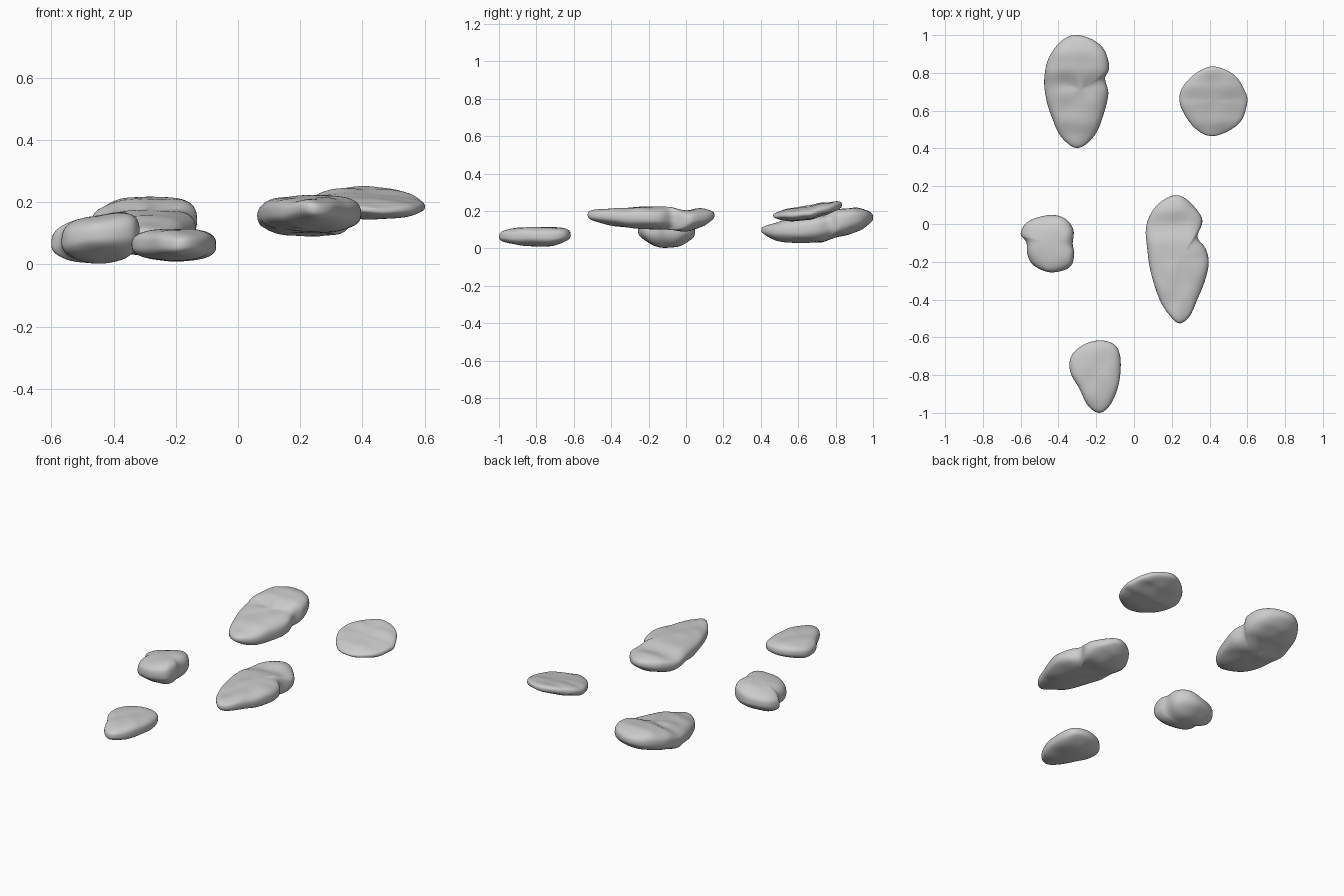
import bpy, bmesh, math
from mathutils import Vector, noise

if "Cube" in bpy.data.objects:
    bpy.data.objects.remove(bpy.data.objects["Cube"])

SEG, RINGS = 72, 36


def spline_closed(pts, n):
    """Closed smooth curve through pts, sampled n times."""
    out, m = [], len(pts)
    P = [Vector(p) for p in pts]
    for i in range(n):
        u = i * m / n
        k, t = int(u), u - int(u)
        a, b, c, d = (P[(k + j) % m] for j in (-1, 0, 1, 2))
        out.append(0.5 * (2 * b + (c - a) * t + (2 * a - 5 * b + 4 * c - d) * t * t
                          + (3 * b - a - 3 * c + d) * t ** 3))
    return out


def sample(prof, y):
    """Smoothly interpolated (top, bottom) heights at y."""
    if y <= prof[0][0]:
        return prof[0][1:]
    for p, q in zip(prof, prof[1:]):
        if y <= q[0]:
            t = (y - p[0]) / (q[0] - p[0])
            t = t * t * (3 - 2 * t)
            return p[1] + (q[1] - p[1]) * t, p[2] + (q[2] - p[2]) * t
    return prof[-1][1:]


def stone(name, outline, prof, tilt=0.0, ex_top=0.7, ex_bot=0.8, rough=0.008):
    """Rounded slab: plan outline, height profile along y, sideways tilt."""
    rim = spline_closed(outline, SEG)
    c = sum(rim, Vector((0, 0))) / SEG
    bm = bmesh.new()

    def point(p, s):
        top, bot = sample(prof, p.y)
        mid, half = (top + bot) / 2, (top - bot) / 2
        z = mid + half * s + tilt * (p.x - c.x) * (0.5 + 0.5 * s)
        v = Vector((p.x, p.y, z))
        return bm.verts.new(v + Vector((0.4, 0.4, 1)) * rough * noise.noise(v * 11))

    rings = []
    for i in range(1, RINGS):
        t = -math.pi / 2 + math.pi * i / RINGS
        e = ex_top if t > 0 else ex_bot
        r = math.cos(t) ** e
        s = math.copysign(abs(math.sin(t)) ** e, t)
        rings.append([point(c + (p - c) * r, s) for p in rim])
    low, high = point(c, -1), point(c, 1)
    for j in range(SEG):
        k = (j + 1) % SEG
        bm.faces.new((low, rings[0][j], rings[0][k]))
        bm.faces.new((high, rings[-1][k], rings[-1][j]))
        for a, b in zip(rings, rings[1:]):
            bm.faces.new((a[j], b[j], b[k], a[k]))
    bmesh.ops.recalc_face_normals(bm, faces=bm.faces)
    for f in bm.faces:
        f.smooth = True
    for _ in range(2):
        bmesh.ops.smooth_vert(bm, verts=bm.verts, factor=0.5,
                              use_axis_x=True, use_axis_y=True, use_axis_z=True)
    me = bpy.data.meshes.new(name)
    bm.to_mesh(me)
    bm.free()
    ob = bpy.data.objects.new(name, me)
    bpy.context.collection.objects.link(ob)


# Long stone at the back left, with a raised rear lobe
stone("back_left_stone",
      [(-.29, 1.0), (-.17, .94), (-.13, .83), (-.155, .77), (-.135, .69), (-.16, .58),
       (-.21, .465), (-.30, .40), (-.385, .46), (-.435, .565), (-.475, .71),
       (-.46, .86), (-.385, .97)],
      [(.4, .14, .05), (.46, .145, .03), (.55, .16, .025), (.72, .175, .035),
       (.83, .215, .06), (.92, .232, .075), (1.0, .225, .10)], tilt=.05)

# Flat round stone at the back right, leaning forwards
stone("back_right_stone",
      [(.415, .835), (.53, .79), (.59, .70), (.598, .635), (.555, .53), (.425, .465),
       (.33, .50), (.25, .61), (.245, .70), (.31, .785)],
      [(.46, .195, .15), (.55, .215, .142), (.65, .225, .15), (.74, .245, .175),
       (.83, .265, .195)], tilt=-.05, rough=.006)

# Chunky stone at the middle left, tapering downwards
stone("middle_left_stone",
      [(-.445, .05), (-.365, .03), (-.32, -.03), (-.325, -.105), (-.315, -.16),
       (-.34, -.23), (-.445, -.257), (-.53, -.22), (-.565, -.16), (-.57, -.095),
       (-.6, -.05), (-.56, .015)],
      [(-.26, .155, .02), (-.15, .158, .003), (-.05, .158, .003), (.05, .15, .02)],
      tilt=.2, ex_top=.62, ex_bot=.95)

# Long pinched stone at the middle right
stone("middle_right_stone",
      [(.22, .155), (.295, .12), (.35, .05), (.36, 0), (.335, -.07), (.38, -.13),
       (.397, -.21), (.37, -.32), (.33, -.41), (.295, -.49), (.24, -.528), (.19, -.49),
       (.135, -.40), (.09, -.265), (.07, -.13), (.064, 0), (.125, .105)],
      [(-.53, .23, .125), (-.4, .22, .113), (-.25, .222, .105), (-.1, .222, .098),
       (0, .205, .085), (.09, .225, .1), (.155, .225, .125)])

# Small pointed stone at the front
stone("front_stone",
      [(-.18, -.615), (-.10, -.64), (-.07, -.715), (-.08, -.845), (-.12, -.95),
       (-.18, -1.0), (-.245, -.96), (-.29, -.87), (-.335, -.79), (-.335, -.705),
       (-.27, -.64)],
      [(-1, .108, .018), (-.85, .114, .012), (-.72, .112, .01), (-.62, .116, .025)],
      ex_top=.65, rough=.005)
